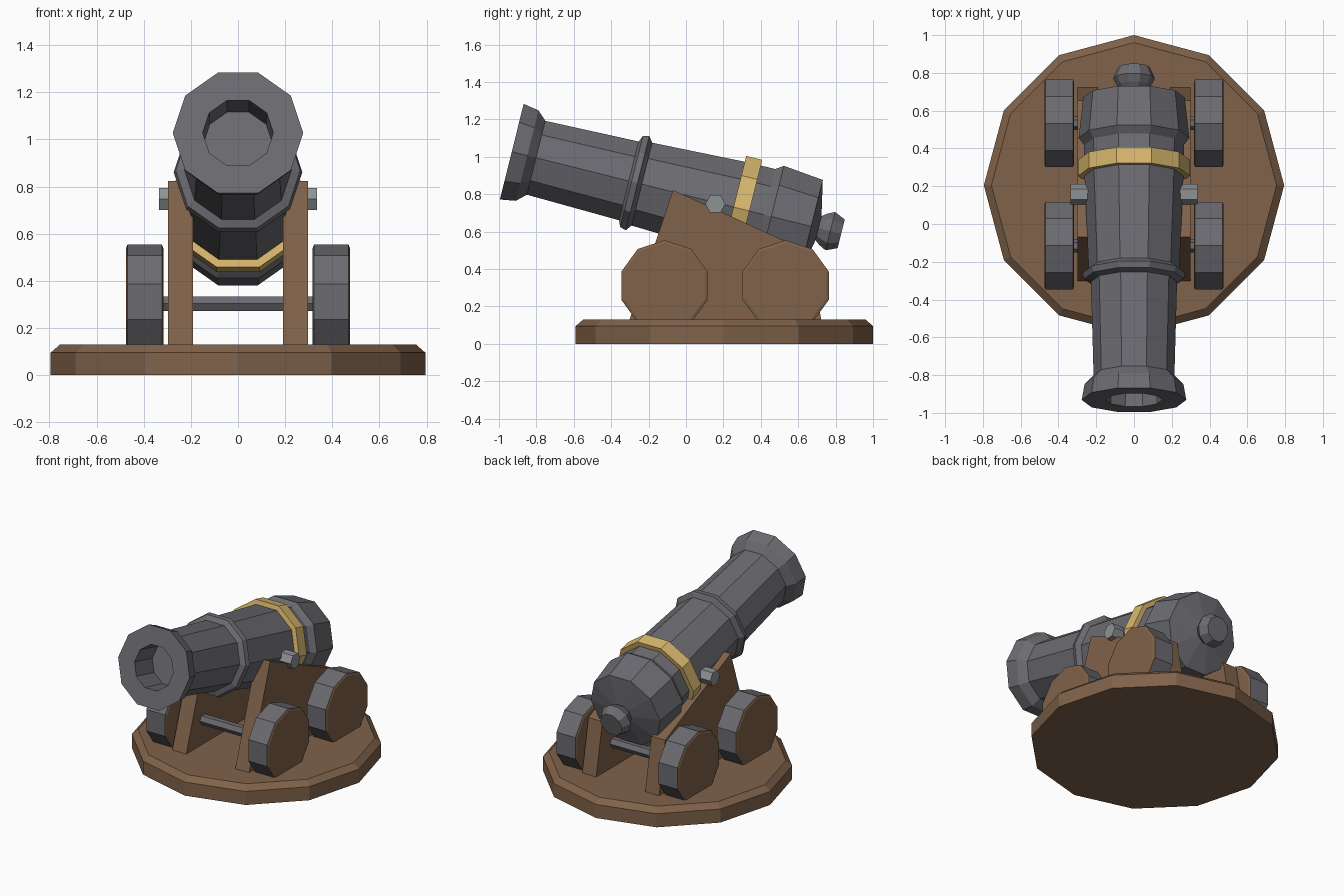
import bpy, bmesh, math
from mathutils import Vector

if "Cube" in bpy.data.objects:
    bpy.data.objects.remove(bpy.data.objects["Cube"])


def material(name, rgb):
    m = bpy.data.materials.new(name)
    m.diffuse_color = (*rgb, 1)
    m.use_nodes = True
    m.node_tree.nodes["Principled BSDF"].inputs["Base Color"].default_value = m.diffuse_color
    return m


IRON = material("dark iron", (0.147, 0.147, 0.165))
STEEL = material("light steel", (0.27, 0.29, 0.30))
WOOD = material("brown wood", (0.214, 0.122, 0.068))
GOLD = material("gold", (0.68, 0.47, 0.15))


def finish(bm, name, *mats):
    bmesh.ops.recalc_face_normals(bm, faces=bm.faces)
    me = bpy.data.meshes.new(name)
    bm.to_mesh(me)
    bm.free()
    for m in mats:
        me.materials.append(m)
    ob = bpy.data.objects.new(name, me)
    bpy.context.collection.objects.link(ob)
    return ob


def lathe(name, profile, sides, origin, axis, side, mats, closed=False, turn=0.0, rule=None):
    """Sweep (distance, radius) pairs round an axis; ends are capped unless closed."""
    axis, side = Vector(axis).normalized(), Vector(side).normalized()
    up = side.cross(axis)
    bm = bmesh.new()
    rings = []
    for s, r in profile:
        ring = []
        for i in range(sides):
            a = 2 * math.pi * i / sides + turn
            ring.append(bm.verts.new(Vector(origin) + axis * s + (side * math.cos(a) + up * math.sin(a)) * r))
        rings.append(ring)
    pairs = list(zip(rings, rings[1:]))
    if closed:
        pairs.append((rings[-1], rings[0]))
    else:
        bm.faces.new(rings[0])
        bm.faces.new(rings[-1])
    for a, b in pairs:
        for i in range(sides):
            j = (i + 1) % sides
            bm.faces.new((a[i], a[j], b[j], b[i]))
    bm.normal_update()
    if rule:
        for f in bm.faces:
            f.material_index = rule(f)
    return finish(bm, name, *mats)


# Round base with bevelled top edge
lathe("base", [(0, 0.795), (0.095, 0.795), (0.13, 0.755)], 12,
      (0, 0.205, 0), (0, 0, 1), (1, 0, 0), [WOOD])

# Barrel, tilted upward to the front, with bore, rings, breech and knob
TILT = math.radians(14)
AXIS = (0, math.cos(TILT), -math.sin(TILT))
MUZZLE = (0, -0.9315, 1.0275)
lathe("barrel", [
    (0.20, 0.148), (0, 0.150), (0, 0.277), (0.085, 0.262), (0.134, 0.214),
    (0.645, 0.228), (0.66, 0.264), (0.693, 0.273), (0.717, 0.240),
    (1.22, 0.262), (1.39, 0.264), (1.43, 0.293), (1.65, 0.269),
    (1.69, 0.07), (1.715, 0.09), (1.755, 0.111), (1.815, 0.083),
], 10, MUZZLE, AXIS, (1, 0, 0), [IRON])

# Gold band round the barrel
lathe("gold_band", [(1.222, 0.24), (1.222, 0.296), (1.31, 0.296), (1.31, 0.24)], 10,
      MUZZLE, AXIS, (1, 0, 0), [GOLD], closed=True)

# Trunnion pins through the carriage
lathe("trunnion", [(-0.336, 0.054), (0.336, 0.054)], 6,
      (0, 0.157, 0.748), (1, 0, 0), (0, 1, 0), [STEEL])

# Carriage cheeks
CHEEK = [(-0.305, 0.12), (-0.07, 0.823), (0.655, 0.493), (0.725, 0.12)]
for sx, label in ((-1, "left"), (1, "right")):
    bm = bmesh.new()
    f = bm.faces.new([bm.verts.new((sx * 0.19, y, z)) for y, z in CHEEK])
    out = bmesh.ops.extrude_face_region(bm, geom=[f])
    bmesh.ops.translate(bm, vec=(sx * 0.108, 0, 0),
                        verts=[v for v in out["geom"] if isinstance(v, bmesh.types.BMVert)])
    finish(bm, label + "_cheek", WOOD)

# Axles and wheels: iron tread, wooden faces with a thin bevel
for y, end in ((-0.115, "front"), (0.533, "rear")):
    lathe(end + "_axle", [(-0.34, 0.036), (0.34, 0.036)], 6,
          (0, y, 0.303), (1, 0, 0), (0, 1, 0), [IRON])
    for sx, label in ((-1, "left"), (1, "right")):
        lathe(f"{end}_{label}_wheel", [(0.317, 0.228), (0.323, 0.243), (0.469, 0.243), (0.475, 0.228)], 10,
              (0, y, 0.311), (sx, 0, 0), (0, 0, 1), [IRON, WOOD],
              rule=lambda f: 1 if abs(f.normal.x) > 0.2 else 0)
